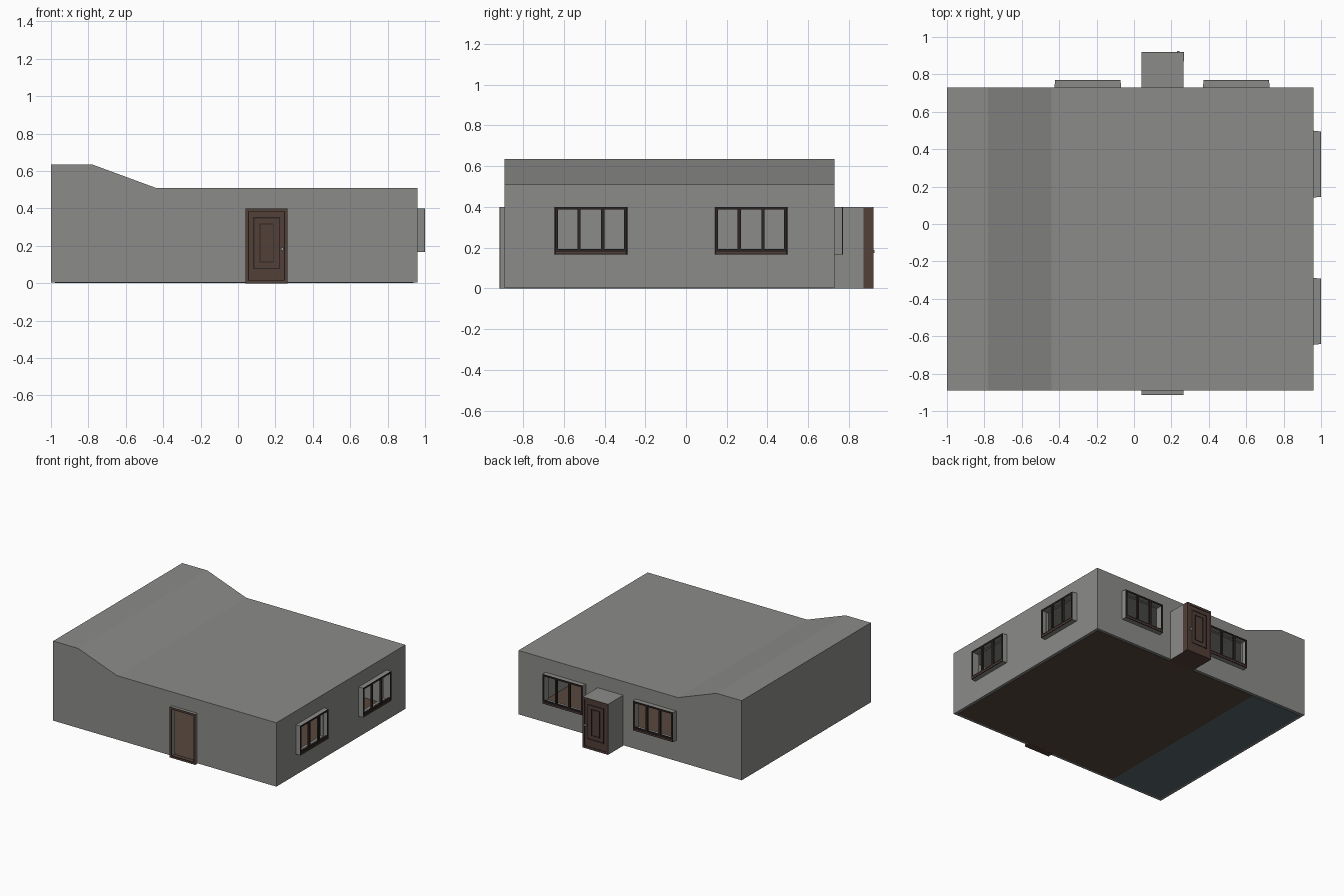
import bpy, bmesh, math
from mathutils import Matrix, Vector

cube = bpy.data.objects.get("Cube")
if cube:
    bpy.data.objects.remove(cube, do_unlink=True)


def material(name, rgb):
    m = bpy.data.materials.new(name)
    m.use_nodes = True
    m.diffuse_color = (*rgb, 1)
    m.node_tree.nodes["Principled BSDF"].inputs["Base Color"].default_value = (*rgb, 1)
    return m


GREY = material("wall grey", (0.26, 0.26, 0.25))
BROWN = material("door brown", (0.085, 0.05, 0.04))
DARK = material("dark frame", (0.025, 0.018, 0.016))
WOOD = material("wood floor", (0.10, 0.065, 0.048))
BLUE = material("blue grey floor", (0.10, 0.14, 0.155))
METAL = material("handle metal", (0.35, 0.35, 0.36))

# House extents
LEFT, RIGHT, FRONT, BACK = -1.0, 0.96, -0.89, 0.73
WALL = 0.022


def finish(name, bm, mat, matrix=Matrix()):
    bmesh.ops.transform(bm, matrix=matrix, verts=bm.verts)
    bmesh.ops.recalc_face_normals(bm, faces=bm.faces)
    me = bpy.data.meshes.new(name)
    bm.to_mesh(me)
    bm.free()
    me.materials.append(mat)
    ob = bpy.data.objects.new(name, me)
    bpy.context.collection.objects.link(ob)
    return ob


def box(name, x, y, z, mat, matrix=Matrix()):
    bm = bmesh.new()
    bmesh.ops.create_cube(bm, size=1)
    for v in bm.verts:
        v.co = Vector([a + (b - a) * (c + 0.5) for (a, b), c in zip((x, y, z), v.co)])
    return finish(name, bm, mat, matrix)


def ring(name, depth, y, z, t, mat, matrix, flare=0):
    """Rectangular tube along local x, wall thickness t, flared at its base."""
    bm = bmesh.new()
    loops = []
    for d, inset in ((depth[0], -flare), (depth[1], 0), (depth[1], t), (depth[0], t)):
        y0, y1, z0, z1 = y[0] + inset, y[1] - inset, z[0] + max(inset, 0), z[1] - max(inset, 0)
        loops.append([bm.verts.new((d, *p)) for p in ((y0, z0), (y1, z0), (y1, z1), (y0, z1))])
    for i in range(4):
        a, b = loops[i], loops[(i + 1) % 4]
        for k in range(4):
            n = (k + 1) % 4
            bm.faces.new((a[k], a[n], b[n], b[k]))
    return finish(name, bm, mat, matrix)


def prism(name, profile, y0, y1, mat):
    bm = bmesh.new()
    face = bm.faces.new([bm.verts.new((x, y0, z)) for x, z in profile])
    new = bmesh.ops.extrude_face_region(bm, geom=[face])["geom"]
    bmesh.ops.translate(bm, vec=(0, y1 - y0, 0),
                        verts=[v for v in new if isinstance(v, bmesh.types.BMVert)])
    return finish(name, bm, mat)


def cut(target, cutter):
    cutter.hide_render = True
    mod = target.modifiers.new("cut", "BOOLEAN")
    mod.operation = "DIFFERENCE"
    mod.solver = "EXACT"
    mod.object = cutter
    bpy.context.view_layer.objects.active = target
    bpy.ops.object.modifier_apply(modifier=mod.name)
    bpy.data.objects.remove(cutter, do_unlink=True)


def side(x, y, degrees):
    """Local x points out of the wall, local y runs along it."""
    return Matrix.Translation((x, y, 0)) @ Matrix.Rotation(math.radians(degrees), 4, "Z")


# Hollow shell with the raised roof section
outer = [(LEFT, 0.003), (RIGHT, 0.003), (RIGHT, 0.51), (-0.44, 0.51), (-0.78, 0.635), (LEFT, 0.635)]
inner = [(LEFT + WALL, -0.1), (RIGHT - WALL, -0.1), (RIGHT - WALL, 0.488),
         (-0.445, 0.488), (-0.785, 0.613), (LEFT + WALL, 0.613)]
shell = prism("walls_and_roof", outer, FRONT, BACK, GREY)
cut(shell, prism("room_cutter", inner, FRONT + WALL, BACK - WALL, GREY))

# Floors
SPLIT = -0.53
room_y = (FRONT + WALL, BACK - WALL)
box("wood_floor", (SPLIT, RIGHT - WALL), room_y, (0, 0.006), WOOD)
box("blue_floor", (LEFT + WALL, SPLIT), room_y, (0, 0.006), BLUE)


# Windows
def window(name, m, width=0.35, z=(0.167, 0.4), out=0.04):
    h = width / 2
    cut(shell, box("cutter", (-0.1, 0.1), (-h + 0.01, h - 0.01), (z[0] + 0.01, z[1] - 0.01), GREY, m))
    ring(name + "_surround", (-WALL, out - 0.004), (-h, h), z, 0.008, GREY, m, 0.006)
    ring(name + "_frame", (out - 0.004, out), (-h, h), z, 0.013, DARK, m)
    for i, u in enumerate((-width / 6, width / 6)):
        box(f"{name}_mullion_{i + 1}", (out - 0.016, out - 0.001), (u - 0.008, u + 0.008),
            (z[0] + 0.01, z[1] - 0.01), DARK, m)
    box(name + "_bottom_rail", (out - 0.016, out - 0.001), (-h + 0.01, h - 0.01),
        (z[0] + 0.012, z[0] + 0.026), DARK, m)
    box(name + "_sill", (out - 0.004, out + 0.001), (-h + 0.004, h - 0.004),
        (z[0] + 0.004, z[0] + 0.013), BROWN, m)


window("side_front_window", side(RIGHT, -0.467, 0))
window("side_back_window", side(RIGHT, 0.32, 0))
window("back_left_window", side(0.547, BACK, 90))
window("back_right_window", side(-0.247, BACK, 90))

# Doorways: open at the front, deep porch at the back
DOOR_X, HALF, TOP = 0.153, 0.112, 0.4
front_m, back_m = side(DOOR_X, FRONT, -90), side(DOOR_X, BACK, 90)
for name, m, out in (("front_doorway", front_m, 0.025), ("back_porch", back_m, 0.19)):
    cut(shell, box("cutter", (-0.1, 0.1), (-HALF + 0.012, HALF - 0.012), (-0.1, TOP - 0.012), GREY, m))
    ring(name + "_surround", (-WALL, out - 0.004), (-HALF, HALF), (0, TOP), 0.01, GREY, m)
    ring(name + "_trim", (out - 0.004, out), (-HALF, HALF), (0, TOP), 0.016, BROWN, m)
    box(name + "_threshold", (-WALL, out), (-HALF, HALF), (-0.001, 0.011), BROWN, m)

# Back door with nested panels on both faces
box("back_door", (0.15, 0.186), (-HALF + 0.009, HALF - 0.009), (0.01, TOP - 0.01), BROWN, back_m)
for face, d in (("inner", (0.147, 0.151)), ("outer", (0.185, 0.189))):
    ring(f"{face}_door_edge", d, (-0.097, 0.097), (0.013, 0.386), 0.004, DARK, back_m)
    ring(f"{face}_large_panel", d, (-0.072, 0.072), (0.075, 0.353), 0.006, DARK, back_m)
    ring(f"{face}_small_panel", d, (-0.038, 0.038), (0.11, 0.32), 0.005, DARK, back_m)
    s = -1 if face == "inner" else 1
    mid = d[0] if s < 0 else d[1]
    box(f"{face}_handle", sorted((mid, mid + s * 0.006)), (-0.09, -0.076), (0.175, 0.19), METAL, back_m)

# Brown jamb on the porch's left side
box("porch_jamb", (0.14, 0.19), (-HALF - 0.002, -HALF + 0.002), (0, TOP - 0.004), BROWN, back_m)
